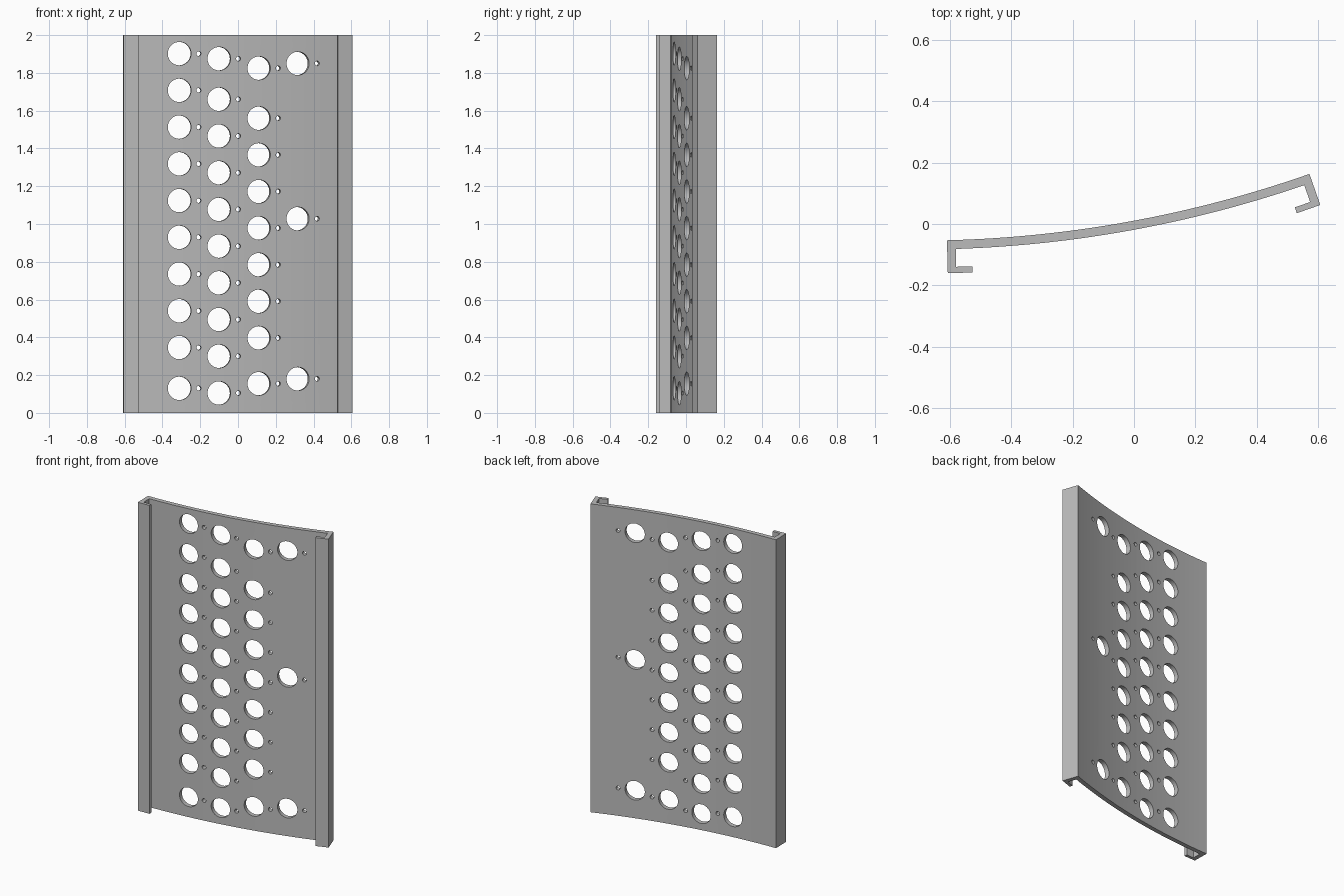
import bpy, bmesh, math
from mathutils import Vector, Matrix

if "Cube" in bpy.data.objects:
    bpy.data.objects.remove(bpy.data.objects["Cube"])

R, TH = 3.856, 0.029               # radius of the concave back face, sheet thickness
A0, A1 = math.radians(1.42), math.radians(19.32)
CX = -0.609 - R * math.sin(A0)
CY = -0.053 + R * math.cos(A0)
FLANGE, FLANGE_T, LIP, LIP_T = 0.107, 0.028, 0.081, 0.02
HEIGHT, SEGS = 2.0, 32


def polar(a, r):
    return Vector((CX + r * math.sin(a), CY - r * math.cos(a)))


def edge_hook(a, side):
    """Hooked edge, listed from the outer back corner round to the inside of the sheet."""
    p = polar(a, R)
    t = Vector((math.cos(a), math.sin(a))) * side
    n = Vector((math.sin(a), -math.cos(a)))
    pts = [(0, 0), (0, FLANGE), (LIP, FLANGE), (LIP, FLANGE - LIP_T),
           (FLANGE_T, FLANGE - LIP_T), (FLANGE_T, TH)]
    return [p + t * s + n * d for s, d in pts]


def new_object(name, bm):
    bmesh.ops.recalc_face_normals(bm, faces=bm.faces[:])
    me = bpy.data.meshes.new(name)
    bm.to_mesh(me)
    bm.free()
    ob = bpy.data.objects.new(name, me)
    bpy.context.collection.objects.link(ob)
    return ob


# Curved panel with hooked edges: closed profile extruded upwards
inset = FLANGE_T / R
front = [polar(A0 + inset + (A1 - A0 - 2 * inset) * i / SEGS, R + TH) for i in range(1, SEGS)]
back = [polar(A1 + (A0 - A1) * i / SEGS, R) for i in range(1, SEGS)]
profile = edge_hook(A0, 1) + front + edge_hook(A1, -1)[::-1] + back
bm = bmesh.new()
base = bm.faces.new([bm.verts.new((p.x, p.y, 0)) for p in profile])
top = bmesh.ops.extrude_face_region(bm, geom=[base])["geom"]
bmesh.ops.translate(bm, vec=(0, 0, HEIGHT), verts=[v for v in top if isinstance(v, bmesh.types.BMVert)])
panel = new_object("curved_panel", bm)

# Hole columns: x position and the heights in each column
columns = [
    (-0.31, [0.13] + [0.346 + 0.1945 * i for i in range(9)]),
    (-0.10, [0.105] + [0.30 + 0.1943 * i for i in range(8)] + [1.875]),
    (0.111, [0.155] + [0.397 + 0.1938 * i for i in range(7)] + [1.825]),
    (0.317, [0.18, 1.028, 1.85]),
]
bm = bmesh.new()


def drill(x, z, radius, sides):
    a = math.asin((x - CX) / (R + TH))
    p = polar(a, R + TH / 2)
    m = Matrix.Translation((p.x, p.y, z)) @ Matrix.Rotation(a, 4, 'Z') @ Matrix.Rotation(math.pi / 2, 4, 'X')
    bmesh.ops.create_cone(bm, cap_ends=True, segments=sides, radius1=radius,
                          radius2=radius, depth=0.1, matrix=m)


# Each large hole has a small pin hole beside it
for x, heights in columns:
    for z in heights:
        drill(x, z, 0.062, 40)
        drill(x + 0.102, z, 0.0125, 16)
cutter = new_object("hole_cutter", bm)
cutter.hide_render = True

bpy.context.view_layer.objects.active = panel
panel.select_set(True)
mod = panel.modifiers.new("holes", 'BOOLEAN')
mod.operation, mod.solver, mod.object = 'DIFFERENCE', 'EXACT', cutter
bpy.ops.object.modifier_apply(modifier=mod.name)
bpy.data.objects.remove(cutter)
bpy.ops.object.shade_smooth_by_angle(angle=math.radians(25))

# Plain grey metal
grey = bpy.data.materials.new("grey_metal")
grey.diffuse_color = (0.5, 0.5, 0.5, 1)
grey.use_nodes = True
grey.node_tree.nodes["Principled BSDF"].inputs["Base Color"].default_value = grey.diffuse_color
panel.data.materials.clear()
panel.data.materials.append(grey)
